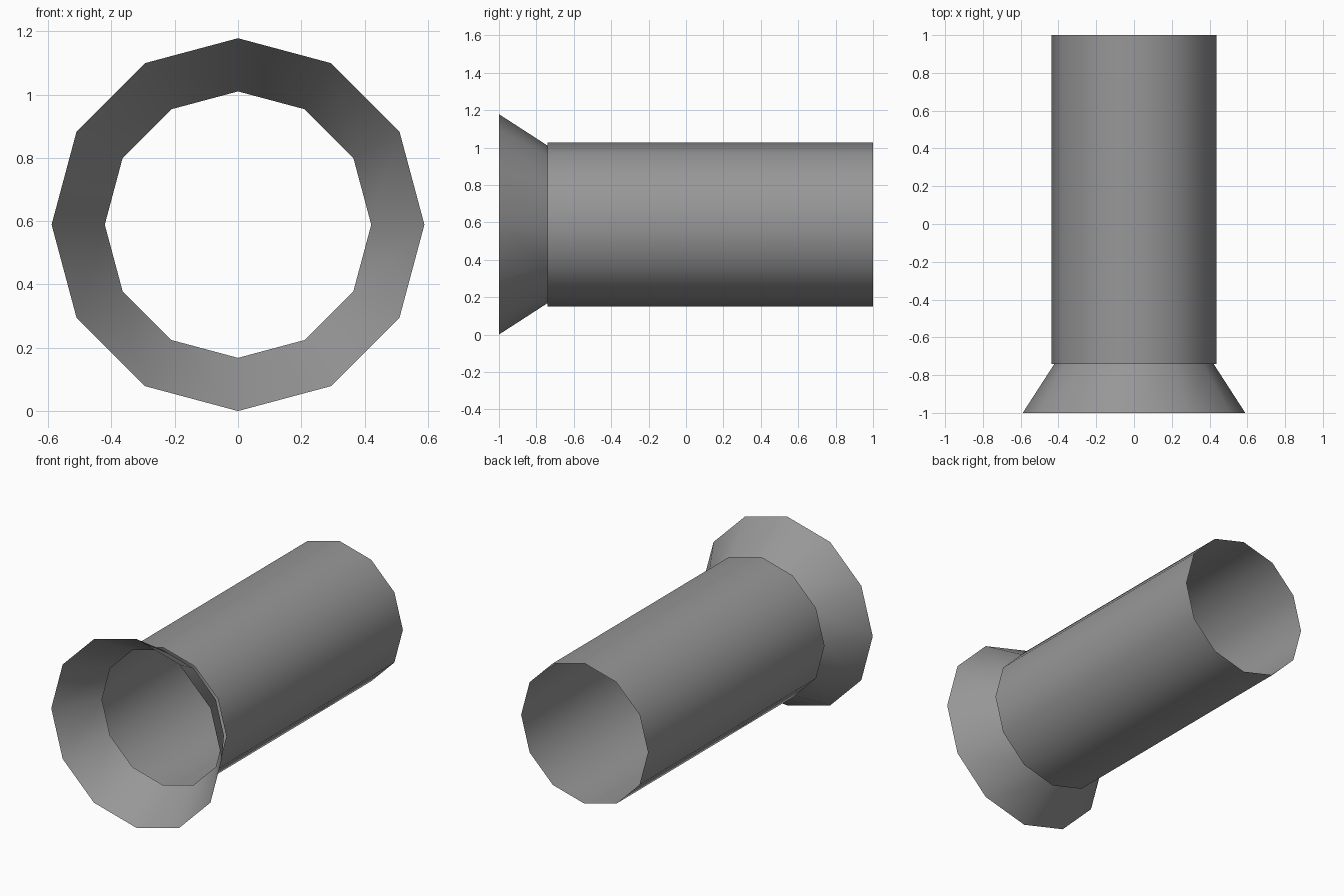
import bpy
import bmesh
from math import cos, sin, tau

SIDES = 12
AXIS_HEIGHT = 0.589
JOIN_Y = -0.74

cube = bpy.data.objects.get("Cube")
if cube:
    bpy.data.objects.remove(cube, do_unlink=True)

# Single plain grey
grey = bpy.data.materials.new("mid grey")
colour = (0.31, 0.31, 0.31, 1)
grey.use_nodes = True
grey.diffuse_color = colour
grey.node_tree.nodes["Principled BSDF"].inputs["Base Color"].default_value = colour


def open_tube(name, front, back):
    """Thin open tube along y; each end is (y, radius)."""
    bm = bmesh.new()
    rings = []
    for y, radius in (front, back):
        angles = [tau * i / SIDES for i in range(SIDES)]
        rings.append([bm.verts.new((radius * sin(a), y, radius * cos(a)))
                      for a in angles])
    first, second = rings
    for i in range(SIDES):
        j = (i + 1) % SIDES
        face = bm.faces.new((first[i], first[j], second[j], second[i]))
        face.smooth = True
        # Keep the normals facing away from the axis
        face.normal_update()
        centre = face.calc_center_median()
        if face.normal.x * centre.x + face.normal.z * centre.z < 0:
            face.normal_flip()
    mesh = bpy.data.meshes.new(name)
    bm.to_mesh(mesh)
    bm.free()
    mesh.materials.append(grey)
    obj = bpy.data.objects.new(name, mesh)
    obj.location.z = AXIS_HEIGHT
    bpy.context.collection.objects.link(obj)
    return obj


# Long straight pipe, open at both ends
open_tube("pipe", (JOIN_Y, 0.438), (1, 0.438))

# Flared mouth, slightly narrower than the pipe where they meet
open_tube("flared_mouth", (-1, 0.589), (JOIN_Y, 0.421))
